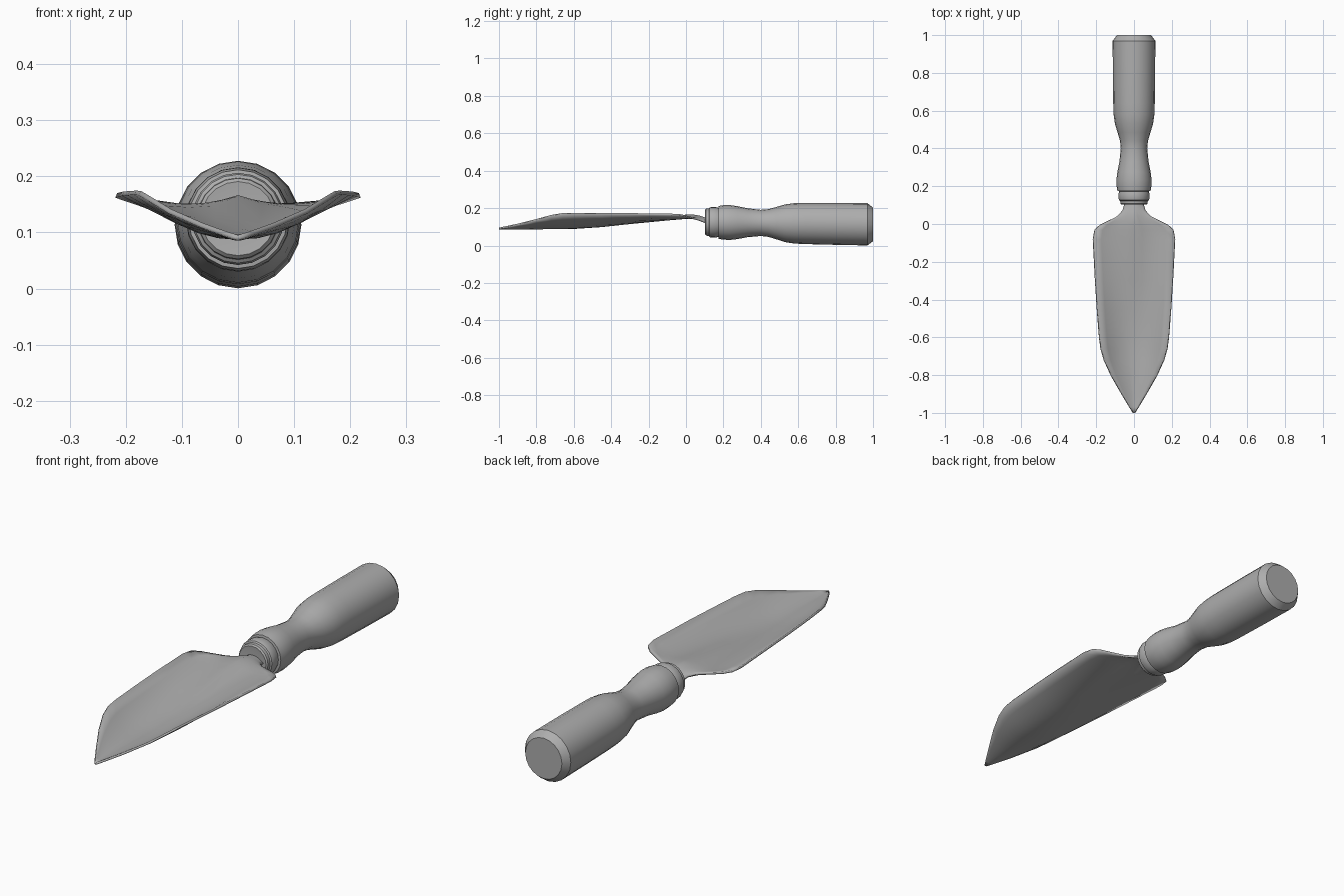
import bpy, bmesh, math

grey = bpy.data.materials.new("plain grey")
grey.diffuse_color = (0.42, 0.42, 0.42, 1)


def finish(name, bm, angle):
    bmesh.ops.recalc_face_normals(bm, faces=bm.faces)
    me = bpy.data.meshes.new(name)
    bm.to_mesh(me)
    bm.free()
    ob = bpy.data.objects.new(name, me)
    bpy.context.collection.objects.link(ob)
    me.materials.append(grey)
    bpy.ops.object.select_all(action='DESELECT')
    ob.select_set(True)
    bpy.context.view_layer.objects.active = ob
    bpy.ops.object.shade_smooth_by_angle(angle=math.radians(angle))
    return ob


def turned(name, profile, sides=20):
    """Turn (y, radius) points around the slightly tilted grip axis."""
    bm = bmesh.new()
    rings = []
    for y, r in profile:
        zc = 0.126 - 0.013 * y
        rings.append([bm.verts.new((r * math.sin(2 * math.pi * i / sides), y,
                                    zc + r * math.cos(2 * math.pi * i / sides)))
                      for i in range(sides)])
    for a, b in zip(rings, rings[1:]):
        for i in range(sides):
            j = (i + 1) % sides
            bm.faces.new((a[i], a[j], b[j], b[i]))
    bm.faces.new(rings[0])
    bm.faces.new(rings[-1])
    return finish(name, bm, 32)


# Wooden grip with waist and chamfered butt
turned("grip", [(0.172, 0.07), (0.175, 0.088), (0.20, 0.092), (0.235, 0.093),
                (0.275, 0.088), (0.33, 0.077), (0.40, 0.070), (0.44, 0.074),
                (0.485, 0.087), (0.53, 0.101), (0.58, 0.108), (0.64, 0.110),
                (0.80, 0.112), (0.97, 0.113), (1.0, 0.090)])

# Stepped ferrule
turned("ferrule", [(0.104, 0.045), (0.102, 0.066), (0.108, 0.072), (0.122, 0.073),
                   (0.126, 0.079), (0.135, 0.082), (0.16, 0.082), (0.178, 0.076)])

# Blade rows: y, half width, then height at centre, halfway and edge
rows = [(0.13, 0.045, 0.142, 0.137, 0.118), (0.10, 0.050, 0.146, 0.141, 0.125),
        (0.07, 0.060, 0.156, 0.149, 0.137), (0.04, 0.090, 0.161, 0.150, 0.145),
        (0.015, 0.140, 0.162, 0.147, 0.152), (-0.005, 0.180, 0.160, 0.146, 0.158),
        (-0.03, 0.208, 0.157, 0.144, 0.163), (-0.08, 0.217, 0.151, 0.141, 0.166),
        (-0.30, 0.205, 0.121, 0.127, 0.169), (-0.45, 0.195, 0.103, 0.117, 0.170),
        (-0.60, 0.183, 0.093, 0.112, 0.171), (-0.66, 0.175, 0.092, 0.110, 0.170),
        (-0.72, 0.158, 0.092, 0.108, 0.160), (-0.80, 0.122, 0.091, 0.105, 0.138),
        (-0.90, 0.065, 0.090, 0.098, 0.113), (-0.97, 0.023, 0.090, 0.092, 0.098),
        (-1.0, 0.004, 0.090, 0.091, 0.092)]
bm = bmesh.new()
grid = []
for y, w, zc, zm, ze in rows:
    line = []
    for k in range(-5, 6):
        u = abs(k) / 5
        z = (zc * (1 - u) * (1 - 2 * u) + zm * 4 * u * (1 - u) + ze * u * (2 * u - 1))
        line.append(bm.verts.new((w * k / 5, y, z)))
    grid.append(line)
for a, b in zip(grid, grid[1:]):
    for i in range(10):
        bm.faces.new((a[i], b[i], b[i + 1], a[i + 1]))
blade = finish("blade", bm, 50)
sheet = blade.modifiers.new("sheet thickness", 'SOLIDIFY')
sheet.thickness = 0.009
sheet.offset = 0
